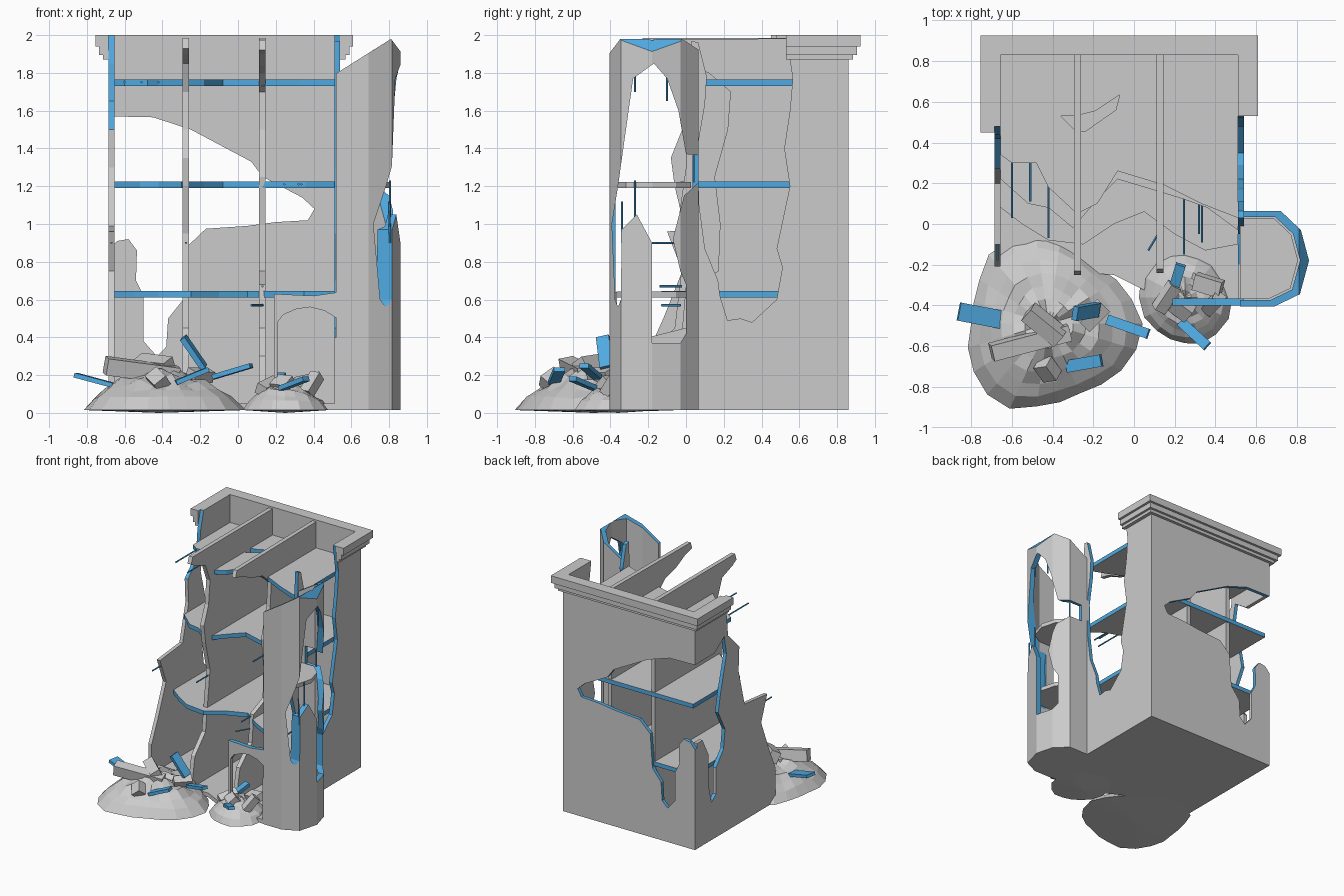
import bpy, bmesh, math, random
from mathutils import Vector
from mathutils.geometry import tessellate_polygon

if "Cube" in bpy.data.objects:
    bpy.data.objects.remove(bpy.data.objects["Cube"])

random.seed(4)
Z0 = 0.015


def material(name, color):
    m = bpy.data.materials.new(name)
    m.diffuse_color = color
    m.use_nodes = True
    m.node_tree.nodes["Principled BSDF"].inputs["Base Color"].default_value = m.diffuse_color
    return m


GREY = material("stone", (0.8, 0.8, 0.8, 1))
BLUE = material("broken_edge", (0.08, 0.4, 0.75, 1))


def finish(name, bm):
    bmesh.ops.recalc_face_normals(bm, faces=bm.faces)
    me = bpy.data.meshes.new(name)
    bm.to_mesh(me)
    bm.free()
    me.materials.append(GREY)
    me.materials.append(BLUE)
    ob = bpy.data.objects.new(name, me)
    bpy.context.collection.objects.link(ob)
    return ob


def panel(name, axis, lo, hi, *loops, blue="none"):
    """Flat slab from an outline plus holes; blue = none / broken (slanted edges) / all / solid."""
    place = {"x": lambda u, v, w: (w, u, v),
             "y": lambda u, v, w: (u, w, v),
             "z": lambda u, v, w: (u, v, w)}[axis]
    bm = bmesh.new()
    flat = [p for lp in loops for p in lp]
    a, b = ([bm.verts.new(place(*p, w)) for p in flat] for w in (lo, hi))
    for t in tessellate_polygon([[Vector((*p, 0)) for p in lp] for lp in loops]):
        for side in (a, b):
            bm.faces.new([side[i] for i in t]).material_index = int(blue == "solid")
    start = 0
    for lp in loops:
        n = len(lp)
        for i in range(n):
            j, k = start + i, start + (i + 1) % n
            f = bm.faces.new((a[j], a[k], b[k], b[j]))
            slanted = min(abs(flat[j][0] - flat[k][0]), abs(flat[j][1] - flat[k][1])) > 1e-4
            f.material_index = int(blue in ("all", "solid") or (blue == "broken" and slanted))
        start += n
    return finish(name, bm)


def cut(ob, cutter):
    m = ob.modifiers.new("cut", "BOOLEAN")
    m.operation, m.solver, m.object = "DIFFERENCE", "EXACT", cutter
    m.material_mode = "TRANSFER"
    bpy.context.view_layer.objects.active = ob
    bpy.ops.object.modifier_apply(modifier=m.name)
    bpy.data.objects.remove(cutter)


def bar(name, p, q, w, t, blue=True, sides=4, roll=0.0):
    """Box (4 sides) or rod running from p to q."""
    p, q = Vector(p), Vector(q)
    bm = bmesh.new()
    bmesh.ops.create_cone(bm, cap_ends=True, segments=sides, radius1=1, radius2=1, depth=(q - p).length)
    rot = (q - p).to_track_quat("Z", "Y")
    turn = math.pi / 4 if sides == 4 else 0
    k = math.sqrt(0.5) if sides == 4 else 1
    for v in bm.verts:
        x, y = v.co.x, v.co.y
        x, y = (x * math.cos(turn) - y * math.sin(turn)) * w * k, (x * math.sin(turn) + y * math.cos(turn)) * t * k
        x, y = x * math.cos(roll) - y * math.sin(roll), x * math.sin(roll) + y * math.cos(roll)
        v.co = rot @ Vector((x, y, v.co.z)) + (p + q) / 2
    for f in bm.faces:
        f.material_index = int(blue)
    return finish(name, bm)


# Back wall, with the breach running into the left corner
panel("back_wall", "y", 0.83, 0.86, [
    (-.685, Z0), (.54, Z0), (.54, 2), (-.685, 2), (-.685, 1.57), (-.45, 1.565), (-.25, 1.5), (.07, 1.33),
    (.13, 1.25), (.34, 1.14), (.405, 1.08), (.37, 1.02), (.2, 1.01), (.05, .99), (-.17, .975), (-.27, .88),
    (-.29, .6), (-.37, .5), (-.38, .35), (-.43, .3), (-.5, .38), (-.5, .62), (-.54, .7), (-.535, .86),
    (-.58, .92), (-.64, .91), (-.685, .86)], blue="broken")

# Left wall, broken front edge and rear breach
left_wall = panel("left_wall", "x", -.685, -.655, [
    (.83, Z0), (-.21, Z0), (-.21, .3), (-.12, .5), (-.02, .75), (-.1, .96), (.2, .99), (.28, 1.3), (.27, 1.5),
    (.42, 1.65), (.44, 1.85), (.48, 2), (.83, 2), (.83, 1.57), (.6, 1.57), (.47, 1.66), (.44, 1.5), (.52, 1.2),
    (.55, 1.05), (.46, .88), (.48, .72), (.58, .6), (.58, .38), (.64, .33), (.68, .5), (.68, .75), (.76, .9),
    (.83, .9)], blue="broken")
for f in left_wall.data.polygons:      # weathered front edge stays grey
    if f.center.y < .46 and f.center.z < 1.45 and not (.44 < f.center.y):
        f.material_index = 0

# Right wall, tall breach open at the top
panel("right_wall", "x", .51, .54, [
    (.83, Z0), (.83, 2), (.53, 2), (.565, 1.77), (.55, 1.6), (.52, 1.4), (.55, 1.2), (.48, .87), (.51, .77),
    (.48, .6), (.35, .48), (.29, .5), (.22, .49), (.18, .62), (.17, .7), (.1, .87), (.07, 1.1), (.06, 1.4),
    (.1, 1.63), (.11, 1.78), (.065, 1.96), (.03, 1.97), (.0, 1.3), (-.05, .95), (.02, .7), (0, .45),
    (-.2, .4), (-.4, .4), (-.4, Z0)], blue="broken")

# Front wall remnant with arched doorway
panel("front_wall_remnant", "y", -.4, -.365, [
    (.19, Z0), (.21, Z0), (.21, .48), (.24, .52), (.31, .55), (.38, .56), (.46, .54), (.525, .5), (.525, Z0),
    (.54, Z0), (.54, .64), (.4, .62), (.19, .63)], blue="broken")

# Stepped cornice round three sides
for i, (o, z0, z1) in enumerate([(.03, 1.87, 1.895), (.05, 1.895, 1.94), (.07, 1.94, 2.0)]):
    panel(f"cornice_step_{i+1}", "z", z0, z1, [
        (-.685, .45), (-.685 - o, .45), (-.685 - o, .855 + o), (.54 + o, .855 + o), (.54 + o, .53), (.54, .53),
        (.54, .85), (-.685, .85)])

# Inner partitions whose tops run on as joists
panel("partition_left", "x", -.295, -.26, [
    (.83, Z0), (-.25, Z0), (-.2, .3), (-.06, .45), (-.03, .7), (.0, .95), (-.06, 1.2), (-.08, 1.35), (-.02, 1.5),
    (0, 1.7), (-.06, 1.85), (-.2, 1.9), (-.25, 1.93), (-.23, 1.985), (.83, 1.985)])
panel("partition_right", "x", .11, .145, [
    (.83, Z0), (-.24, Z0), (-.18, .3), (-.02, .45), (.0, .68), (.17, .75), (.18, 1.0), (.15, 1.25), (.22, 1.5),
    (.235, 1.7), (.12, 1.8), (-.03, 1.84), (-.15, 1.9), (-.24, 1.92), (-.22, 1.975), (.83, 1.985)])

# Floors with ragged front edges
panel("ground_floor", "z", Z0, .05, [(-.685, .86), (.54, .86), (.54, -.4), (.2, -.4), (-.1, -.25), (-.685, -.21)])
fronts = {
    "lower_floor": (.61, [(-.655, .08), (-.55, .0), (-.42, -.08), (-.25, -.1), (-.1, .0), (.05, .06), (.2, -.05),
                          (.35, -.13), (.51, -.1)]),
    "middle_floor": (1.19, [(-.655, .22), (-.52, .1), (-.42, .08), (-.3, -.02), (-.18, .12), (-.08, .22),
                            (.12, .16), (.25, .12), (.36, .08), (.51, -.03)]),
    "upper_floor": (1.73, [(-.655, .34), (-.6, .3), (-.48, .3), (-.42, .18), (-.28, .05), (-.18, .1), (-.08, .26),
                           (.15, .19), (.33, .1), (.51, .03)])}
floor_hole = [(-.36, .53), (-.29, .53), (-.19, .555), (-.07, .635), (-.09, .56), (-.24, .455), (-.29, .46)]
for name, (z, edge) in fronts.items():
    holes = [floor_hole] if name == "upper_floor" else []
    panel(name, "z", z, z + .035, edge + [(.51, .84), (-.655, .84)], *holes, blue="all")

# Faceted corner tower: C-shaped shell, breached from the side and broken at the top
plan = [(.52, -.405), (.69, -.405), (.815, -.345), (.86, -.18), (.82, -.03), (.72, .065), (.52, .065)]


def inset(s):
    return [(.52 + (x - .52) * s, -.17 + (y + .17) * s) for x, y in plan]


tower = panel("tower_shell", "z", Z0, 2.0, plan + inset(.87)[::-1])
cut(tower, panel("breach_cutter", "x", .6, 1.0, [
    (-.18, .37), (-.03, .37), (.0, .42), (.0, .68), (-.03, .75), (-.07, .92), (-.01, 1.15), (.1, 1.25), (.1, 1.36),
    (.0, 1.37), (-.04, 1.6), (-.1, 1.77), (-.17, 1.85), (-.28, 1.77), (-.36, 1.2), (-.392, 1.0), (-.375, .6),
    (-.36, .56), (-.345, .6), (-.34, .97), (-.26, 1.05), (-.18, .9)], blue="solid"))
cut(tower, panel("top_cutter", "y", -.6, .3, [
    (.4, 1.72), (.54, 1.81), (.81, 1.98), (.87, 1.9), (1, 1.8), (1, 2.2), (.4, 2.2)], blue="solid"))
panel("tower_ground_floor", "z", Z0, .05, inset(.95))
for z in (.61, 1.19):
    panel("tower_floor", "z", z, z + .033, inset(.84))

# Bent-out reinforcing rods
rods = [((-.6, .34, 1.75), (-.6, .03, 1.75)), ((-.51, .34, 1.75), (-.51, .11, 1.75)),
        ((-.42, .22, 1.75), (-.42, -.07, 1.75)), ((.245, .15, 1.21), (.245, -.15, 1.21)),
        ((.32, .12, 1.21), (.32, -.05, 1.21)), ((.335, .1, 1.21), (.335, -.09, 1.21)),
        ((-.275, .0, .9), (-.275, -.16, .9)), ((.07, -.13, .57), (.13, -.03, .57)),
        ((.13, -.02, .67), (.13, -.14, .67)), ((.805, -.27, .9), (.805, -.27, 1.23)),
        ((.805, -.34, .9), (.8, -.34, 1.12)), ((.81, -.1, 1.65), (.81, -.1, 1.92)),
        ((.8, -.27, 1.7), (.8, -.27, 1.82)), ((.7, .04, 1.22), (.7, .04, 1.4)),
        ((-.67, -.02, .9), (-.67, -.18, .9))]
for p, q in rods:
    bar("reinforcing_rod", p, q, .006, .006, sides=6)


# Rubble mounds
def mound(name, cx, cy, rx, ry, h, lobes, segs, rings=7):
    bm = bmesh.new()
    loops = []
    for r in range(1, rings + 1):
        t, loop = r / rings, []
        for s in range(segs):
            a = 2 * math.pi * s / segs
            k = t * (1 + .1 * math.cos(lobes * a + .5) * t + random.uniform(-.025, .025))
            z = Z0 if r == rings else .03 + h * (1 - t ** 2) * random.uniform(.82, 1.12)
            loop.append(bm.verts.new((cx + rx * k * math.cos(a), cy + ry * k * math.sin(a), z)))
        loops.append(loop)
    top, low = bm.verts.new((cx, cy, h + .03)), bm.verts.new((cx, cy, 0))
    for s in range(segs):
        n = (s + 1) % segs
        bm.faces.new((top, loops[0][s], loops[0][n]))
        bm.faces.new((low, loops[-1][n], loops[-1][s]))
        for u, v in zip(loops, loops[1:]):
            bm.faces.new((u[s], v[s], v[n], u[n]))
    return finish(name, bm)


mound("large_rubble_mound", -.42, -.49, .42, .42, .2, 3, 22)
mound("small_rubble_mound", .25, -.36, .21, .25, .13, 2, 16)

# Fallen blue fragments and grey masonry blocks
for p, q, w, t in [((-.86, -.43, .2), (-.6, -.48, .13), .09, .025), ((-.29, -.44, .4), (-.18, -.42, .24), .07, .03),
                   ((-.13, -.47, .19), (.07, -.54, .25), .05, .025), ((-.33, -.7, .16), (-.16, -.67, .23), .06, .025),
                   ((.23, -.48, .13), (.36, -.6, .18), .05, .025), ((.2, -.3, .16), (.23, -.2, .2), .05, .03)]:
    bar("fallen_fragment", p, q, w * 2 * .5, t, roll=0.0 if abs(p[2] - q[2]) < .1 else .4)
for p, q, w, t, roll in [((-.7, -.63, .25), (-.32, -.53, .2), .08, .09, .2), ((-.52, -.43, .26), (-.36, -.56, .24), .08, .09, .5),
                   ((-.45, -.68, .2), (-.4, -.75, .15), .08, .07, .8), ((.3, -.28, .15), (.43, -.32, .18), .08, .06, .3),
                   ((.2, -.38, .15), (.28, -.44, .14), .08, .08, .7), ((.36, -.42, .1), (.42, -.36, .2), .06, .06, .2),
                   ((.12, -.42, .12), (.2, -.3, .16), .06, .06, .5), ((-.25, -.5, .2), (-.15, -.4, .2), .07, .06, .4)]:
    bar("fallen_block", p, q, w, t, blue=False, roll=roll)
